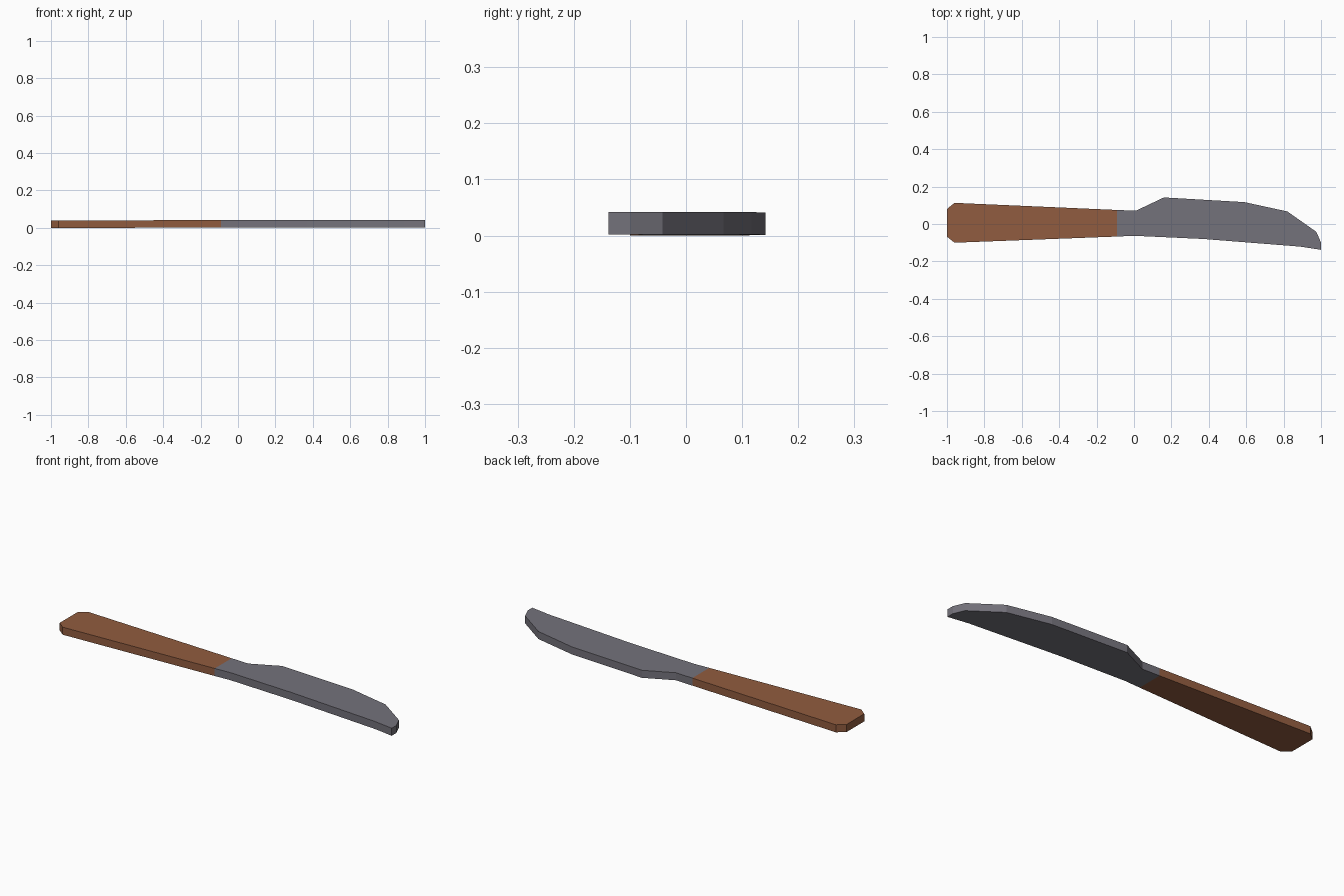
import bpy, bmesh

if "Cube" in bpy.data.objects:
    bpy.data.objects.remove(bpy.data.objects["Cube"])

THICK = 0.04


def lift(x):
    # the knife lies with a very slight rise toward its tip
    return 0.001 * (x + 1)


def material(name, rgb):
    m = bpy.data.materials.new(name)
    m.diffuse_color = (*rgb, 1)
    m.use_nodes = True
    m.node_tree.nodes["Principled BSDF"].inputs["Base Color"].default_value = m.diffuse_color
    return m


def slab(name, outline, mat, open_edge):
    """Extrude a counter-clockwise outline; open_edge is the hidden joint side."""
    bm = bmesh.new()
    low = [bm.verts.new((x, y, lift(x))) for x, y in outline]
    top = [bm.verts.new((x, y, lift(x) + THICK)) for x, y in outline]
    bm.faces.new(top)
    bm.faces.new(low[::-1])
    n = len(outline)
    for i in range(n):
        if i != open_edge:
            j = (i + 1) % n
            bm.faces.new((low[i], low[j], top[j], top[i]))
    mesh = bpy.data.meshes.new(name)
    bm.to_mesh(mesh)
    bm.free()
    mesh.materials.append(mat)
    obj = bpy.data.objects.new(name, mesh)
    bpy.context.collection.objects.link(obj)
    return obj


wood = material("brown wood", (0.283, 0.107, 0.050))
steel = material("grey steel", (0.175, 0.168, 0.198))

# Tapered handle with clipped end corners
slab("handle", [(-0.09, -0.067), (-0.09, 0.075), (-0.96, 0.113),
                (-1.0, 0.08), (-1.0, -0.068), (-0.96, -0.10)], wood, 0)

# Neck and curved blade
slab("blade", [(-0.09, 0.075), (-0.09, -0.067), (0.0, -0.063), (0.37, -0.08),
               (0.89, -0.121), (1.0, -0.138), (1.0, -0.10), (0.975, -0.042),
               (0.82, 0.067), (0.59, 0.117), (0.16, 0.142), (0.01, 0.071)],
     steel, 0)
